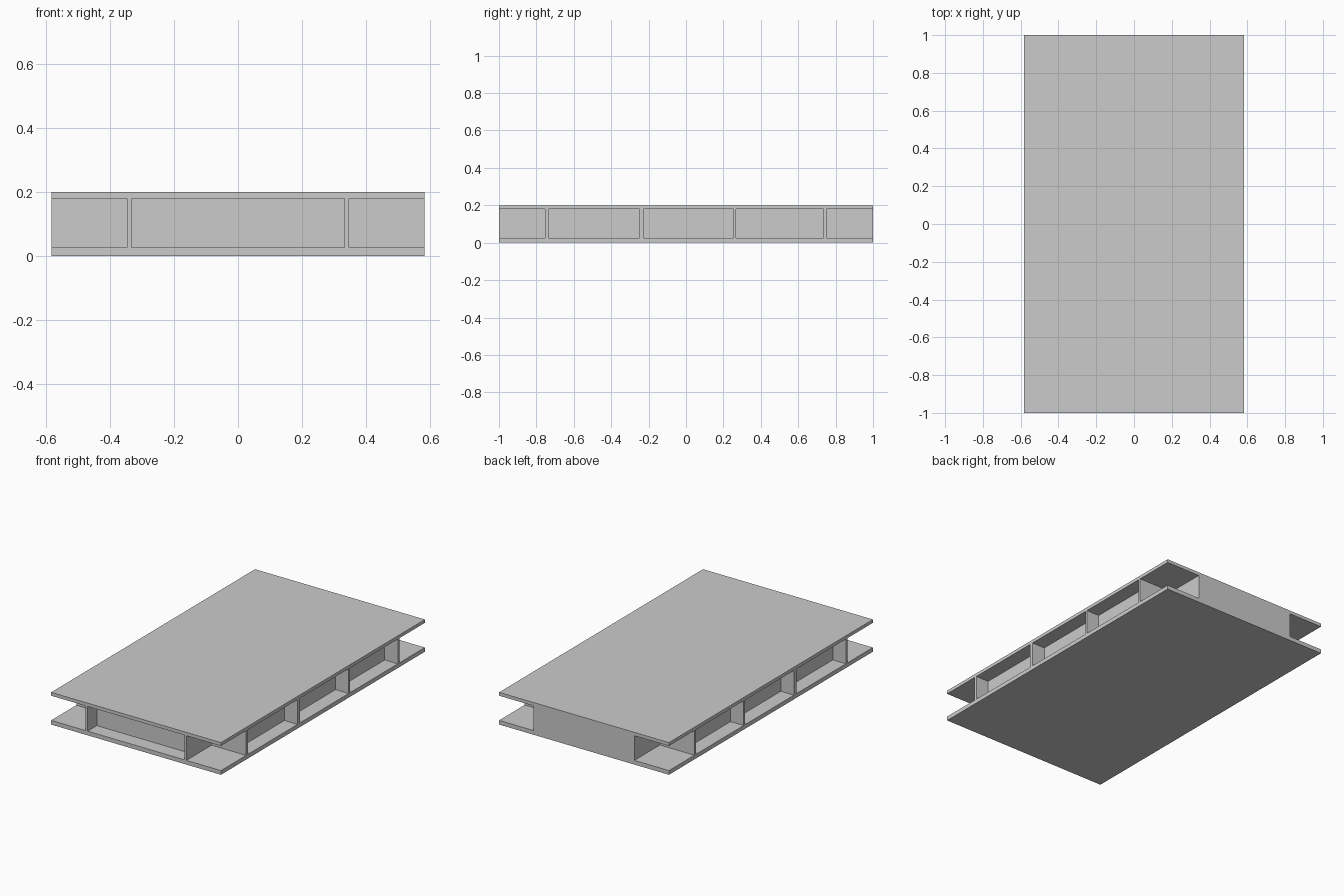
import bpy

if "Cube" in bpy.data.objects:
    bpy.data.objects.remove(bpy.data.objects["Cube"])


def box(name, x0, x1, y0, y1, z0, z1):
    verts = [(x, y, z) for x in (x0, x1) for y in (y0, y1) for z in (z0, z1)]
    faces = [(0, 1, 3, 2), (4, 6, 7, 5), (0, 4, 5, 1),
             (2, 3, 7, 6), (0, 2, 6, 4), (1, 5, 7, 3)]
    mesh = bpy.data.meshes.new(name)
    mesh.from_pydata(verts, [], faces)
    obj = bpy.data.objects.new(name, mesh)
    bpy.context.collection.objects.link(obj)
    return obj


W, L, H = 0.583, 1.0, 0.2      # half width, half length, height
Z0, Z1 = 0.026, 0.179          # shelf opening, bottom and top
DEPTH = 0.09                   # depth of the shelf recesses
CX, CI = 0.346, 0.332          # end bay, outer and inner half width

# Top and bottom slabs
box("bottom_slab", -W, W, -L, L, 0, Z0)
box("top_slab", -W, W, -L, L, Z1, H)

# Solid core behind the side shelves
box("side_shelf_core", -W + DEPTH, W - DEPTH, -0.745, 0.742, Z0, Z1)

# Front bay: recessed panel between two uprights
box("front_bay_panel", -CI, CI, -L + DEPTH, -0.745, Z0, Z1)
for side, s in (("left", -1), ("right", 1)):
    xs = sorted((s * CI, s * CX))
    box(f"front_upright_{side}", *xs, -L, -0.745, Z0, Z1)

# Plain flush back bay
box("back_bay", -CX, CX, 0.742, L, Z0, Z1)

# Upright dividers of the side shelves, reaching both long sides
for i, (y0, y1) in enumerate([(-0.753, -0.735), (-0.249, -0.226),
                              (0.253, 0.267), (0.734, 0.75)]):
    box(f"side_divider_{i + 1}", -W, W, y0, y1, Z0, Z1)
